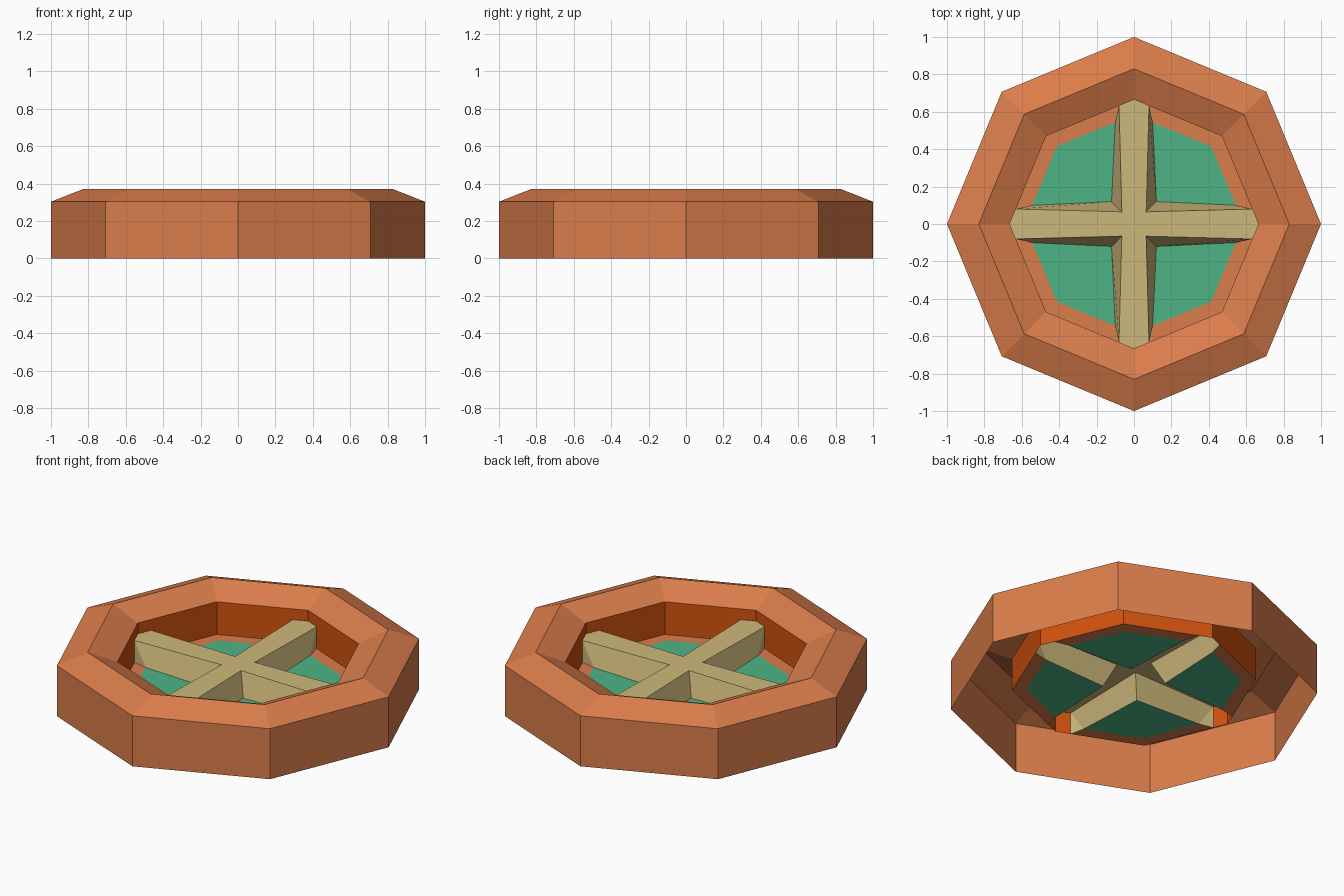
import bpy, bmesh, math

if "Cube" in bpy.data.objects:
    bpy.data.objects.remove(bpy.data.objects["Cube"])


def srgb(r, g, b):
    f = lambda c: c / 12.92 if c <= 0.04045 else ((c + 0.055) / 1.055) ** 2.4
    return tuple(f(c / 255) for c in (r, g, b)) + (1.0,)


def material(name, *rgb):
    m = bpy.data.materials.new(name)
    m.diffuse_color = srgb(*rgb)
    m.use_nodes = True
    m.node_tree.nodes["Principled BSDF"].inputs["Base Color"].default_value = m.diffuse_color
    return m


clay = material("clay_orange", 219, 125, 75)
rust = material("deep_rust", 208, 82, 14)
green = material("floor_green", 77, 180, 133)
cream = material("cream", 206, 185, 124)

FLOOR, TOP = 0.104, 0.235
R_WALL, R_GREEN = 0.665, 0.585
HALF = math.tan(math.pi / 8)


def finish(name, bm, mats, recalc=True):
    bmesh.ops.remove_doubles(bm, verts=bm.verts, dist=0.0005)
    if recalc:
        bmesh.ops.recalc_face_normals(bm, faces=bm.faces)
    me = bpy.data.meshes.new(name)
    bm.to_mesh(me)
    bm.free()
    for m in mats:
        me.materials.append(m)
    ob = bpy.data.objects.new(name, me)
    bpy.context.collection.objects.link(ob)
    return ob


def add_face(bm, pts, turn=0):
    """Add a polygon rotated by a number of quarter turns about z."""
    out = []
    for x, y, z in pts:
        for _ in range(turn):
            x, y = -y, x
        out.append(bm.verts.new((x, y, z)))
    return bm.faces.new(out)


# Octagonal rim: open shell profile, inner wall in the deeper colour
profile = [(1.0, 0.0), (1.0, 0.303), (0.83, 0.37), (R_WALL, 0.30), (R_WALL, FLOOR)]
bm = bmesh.new()
rings = [[bm.verts.new((r * math.cos(i * math.pi / 4), r * math.sin(i * math.pi / 4), z))
          for i in range(8)] for r, z in profile]
for k in range(len(rings) - 1):
    for i in range(8):
        j = (i + 1) % 8
        f = bm.faces.new((rings[k][i], rings[k][j], rings[k + 1][j], rings[k + 1][i]))
        f.material_index = 1 if k == 3 else 0
finish("octagonal_rim", bm, [clay, rust], recalc=False)

# Key points of one floor quadrant and one cross arm
w_end, w_mid, w_in = 0.08, 0.10, 0.12
x_end = R_WALL - w_end * HALF
x_mid = R_GREEN - w_mid * HALF
dg, dw = R_GREEN * math.sqrt(0.5), R_WALL * math.sqrt(0.5)

# Green floor panels, one in each quadrant
bm = bmesh.new()
for q in range(4):
    add_face(bm, [(w_in, w_in, FLOOR), (x_mid, w_mid, FLOOR),
                  (dg, dg, FLOOR), (w_mid, x_mid, FLOOR)], q)
finish("floor_panels", bm, [green], recalc=False)

# Orange border between floor panels and inner wall
bm = bmesh.new()
for q in range(4):
    add_face(bm, [(x_mid, w_mid, FLOOR), (x_end, w_end, FLOOR),
                  (dw, dw, FLOOR), (dg, dg, FLOOR)], q)
    add_face(bm, [(dg, dg, FLOOR), (dw, dw, FLOOR),
                  (w_end, x_end, FLOOR), (w_mid, x_mid, FLOOR)], q)
finish("floor_border", bm, [clay], recalc=False)

# Hollow cross: flat top, sloping sides, narrowed ends
c = 0.065
bm = bmesh.new()
add_face(bm, [(-c, -c, TOP), (c, -c, TOP), (c, c, TOP), (-c, c, TOP)])
for q in range(4):
    add_face(bm, [(c, -c, TOP), (x_end, -w_end, TOP), (R_WALL, 0, TOP),
                  (x_end, w_end, TOP), (c, c, TOP)], q)
    for s in (1, -1):
        side = [(c, s * c, TOP), (x_end, s * w_end, TOP),
                (x_mid, s * w_mid, FLOOR), (w_in, s * w_in, FLOOR)]
        end = [(x_end, s * w_end, TOP), (x_end, s * w_end, FLOOR),
               (x_mid, s * w_mid, FLOOR)]
        for poly in (side, end):
            add_face(bm, poly if s > 0 else poly[::-1], q)
finish("cross_divider", bm, [cream], recalc=False)
